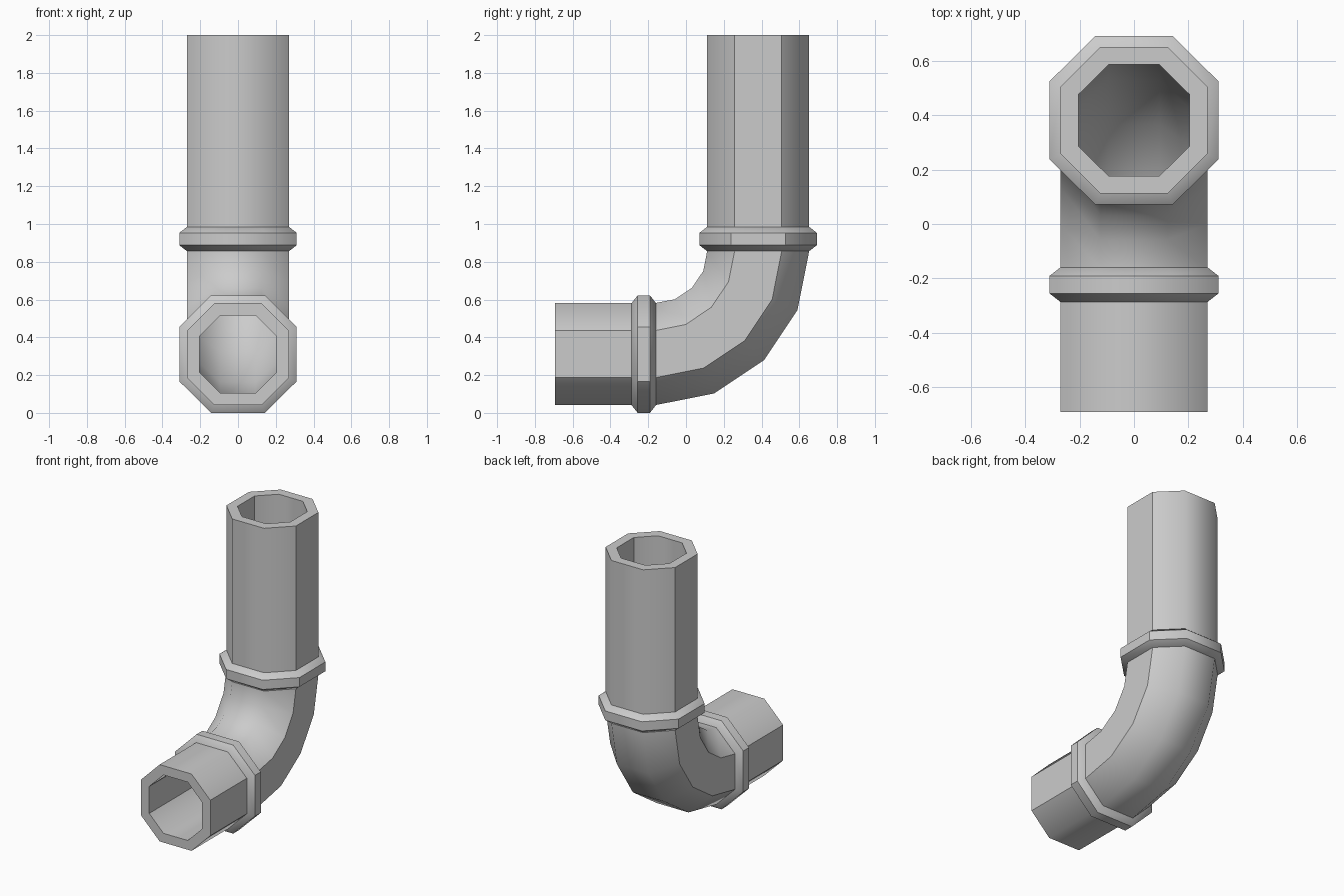
import bpy, bmesh, math
from mathutils import Vector

if "Cube" in bpy.data.objects:
    bpy.data.objects.remove(bpy.data.objects["Cube"])

R_PIPE, R_BORE, R_COLLAR = 0.27, 0.205, 0.311
BEND = 0.545                       # bend radius of the centre line
CY, CZ = -0.163, 0.856             # centre of the bend
Y_END, Z_END = -0.693, 2.0         # open ends of the pipe

# Octagon section, flats facing sideways
KX, KN = 0.458, 0.462
SECTION = [(1, KN), (KX, 1), (-KX, 1), (-1, KN), (-1, -KN), (-KX, -1), (KX, -1), (1, -KN)]


def low(y, r):
    """Station on the horizontal run."""
    return (y, CZ - BEND, 0.0, r)


def high(z, r):
    """Station on the vertical run."""
    return (CY + BEND, z, math.pi / 2, r)


def bend(a, r):
    """Station on the bend at angle a."""
    return (CY + BEND * math.sin(a), CZ - BEND * math.cos(a), a, r)


def loft(name, stations):
    """Join octagons along a closed loop of stations into a hollow ring or tube."""
    bm = bmesh.new()
    rings = []
    for y, z, a, r in stations:
        n = Vector((0, -math.sin(a), math.cos(a)))
        rings.append([bm.verts.new(Vector((u * r, y, z)) + n * (v * r)) for u, v in SECTION])
    for i, ring in enumerate(rings):
        nxt = rings[(i + 1) % len(rings)]
        for j in range(8):
            k = (j + 1) % 8
            bm.faces.new((ring[j], ring[k], nxt[k], nxt[j]))
    bmesh.ops.recalc_face_normals(bm, faces=bm.faces)
    mesh = bpy.data.meshes.new(name)
    bm.to_mesh(mesh)
    bm.free()
    ob = bpy.data.objects.new(name, mesh)
    bpy.context.collection.objects.link(ob)
    bpy.ops.object.select_all(action='DESELECT')
    ob.select_set(True)
    bpy.context.view_layer.objects.active = ob
    bpy.ops.object.shade_smooth_by_angle(angle=math.radians(45))


def run(r):
    """Whole pipe path at one radius."""
    return ([low(Y_END, r), low(CY - 0.06, r)]
            + [bend(math.pi / 2 * i / 4, r) for i in range(5)]
            + [high(CZ + 0.06, r), high(Z_END, r)])


# Hollow elbow pipe: outer wall forward, bore back
loft("elbow_pipe", run(R_PIPE) + run(R_BORE)[::-1])

# Bevelled collars at both ends of the bend
COLLAR = [(0, R_PIPE), (0.032, R_COLLAR), (0.097, R_COLLAR), (0.129, R_PIPE),
          (0.129, R_PIPE - 0.02), (0, R_PIPE - 0.02)]
loft("lower_collar", [low(CY + 0.004 - d, r) for d, r in COLLAR])
loft("upper_collar", [high(CZ + d, r) for d, r in COLLAR])
